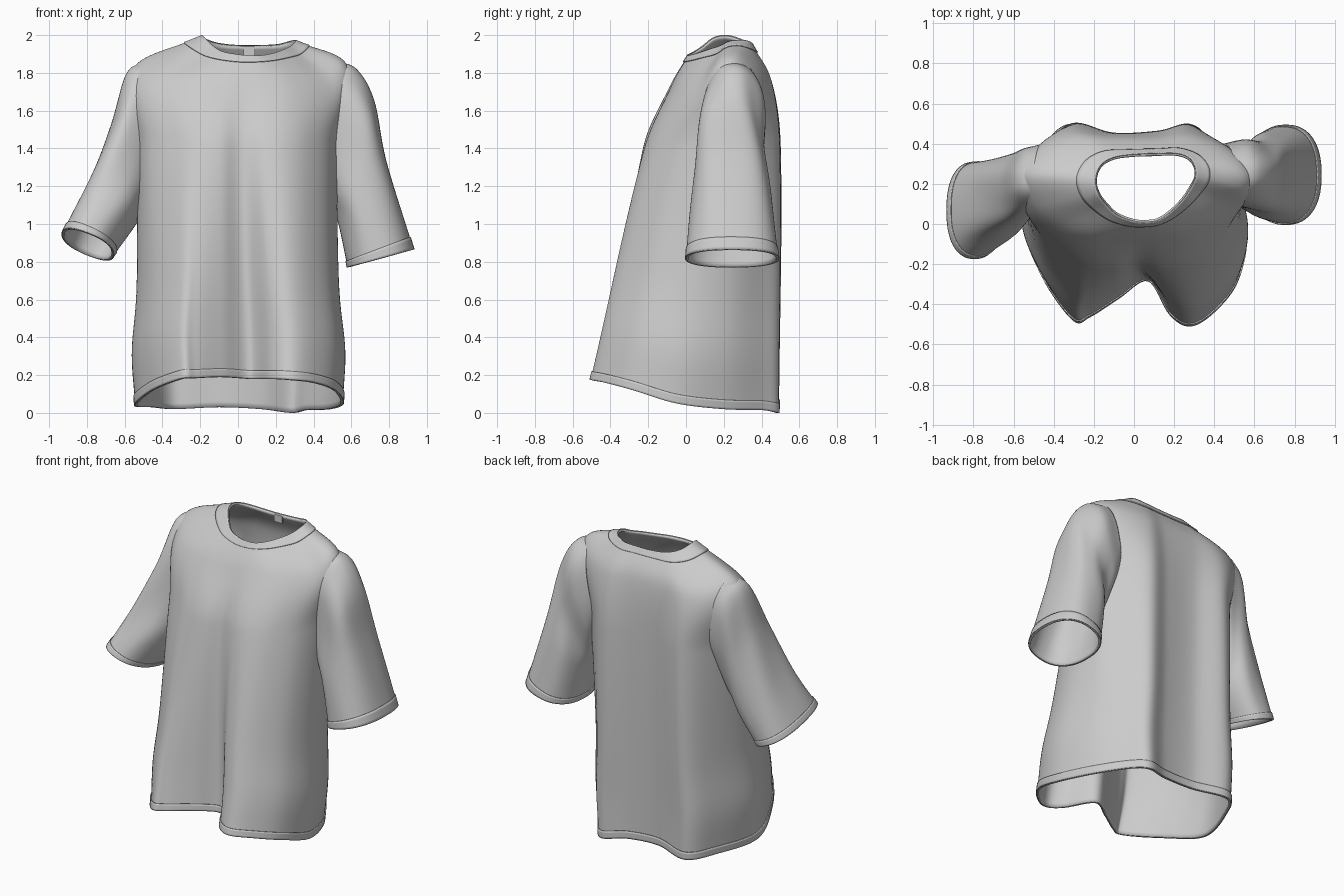
import bpy, bmesh
from math import sin, cos, pi, exp
from mathutils import Vector

if "Cube" in bpy.data.objects:
    bpy.data.objects.remove(bpy.data.objects["Cube"])


def hermite(ts, pts, t):
    """Smooth curve through pts at parameters ts."""
    n = len(ts)
    k = max(i for i in range(n - 1) if ts[i] <= t + 1e-9 or i == 0)

    def slope(i):
        a, b = max(i - 1, 0), min(i + 1, n - 1)
        return (pts[b] - pts[a]) / (ts[b] - ts[a])
    h = ts[k + 1] - ts[k]
    u = (t - ts[k]) / h
    return (pts[k] * (2*u**3 - 3*u*u + 1) + slope(k) * h * (u**3 - 2*u*u + u)
            + pts[k + 1] * (3*u*u - 2*u**3) + slope(k + 1) * h * (u**3 - u*u))


def closed_curve(pts, sub=8):
    """Closed smooth loop through the control points."""
    pts = [Vector(p) for p in pts]
    n, out = len(pts), []
    for i in range(n):
        four = [pts[(i + j) % n] for j in (-1, 0, 1, 2)]
        out += [hermite((0, 1, 2, 3), four, 1 + s / sub) for s in range(sub)]
    return out


def loft(name, rows, thickness, offset):
    """Skin closed rows into a tube of cloth."""
    bm = bmesh.new()
    grid = [[bm.verts.new(p) for p in row] for row in rows]
    n = len(rows[0])
    for a, b in zip(grid, grid[1:]):
        for i in range(n):
            j = (i + 1) % n
            bm.faces.new((a[i], a[j], b[j], b[i]))
    me = bpy.data.meshes.new(name)
    bm.to_mesh(me)
    bm.free()
    me.polygons.foreach_set("use_smooth", [True] * len(me.polygons))
    ob = bpy.data.objects.new(name, me)
    bpy.context.collection.objects.link(ob)
    mod = ob.modifiers.new("cloth", 'SOLIDIFY')
    mod.thickness, mod.offset = thickness, offset
    return ob


def span(a, b, n):
    return [a + (b - a) * i / n for i in range(n + 1)]


# Body contours, front centre -> right -> back -> left
hem = [(.07, -.28, .18), (.18, -.45, .18), (.28, -.505, .175), (.40, -.43, .16), (.51, -.28, .12),
       (.55, -.05, .05), (.48, .20, .02), (.36, .40, .015), (.28, .49, .0), (.12, .44, .02),
       (-.10, .43, .03), (-.33, .49, .02), (-.45, .33, .03), (-.54, .02, .04), (-.45, -.26, .12),
       (-.30, -.475, .18), (-.22, -.46, .185), (-.08, -.37, .19)]
chest = [(.02, -.19), (.14, -.22), (.25, -.21), (.36, -.15), (.47, -.03), (.525, .12),
         (.515, .27), (.42, .39), (.28, .495), (.12, .465), (-.10, .455), (-.30, .50),
         (-.44, .38), (-.535, .16), (-.48, -.04), (-.32, -.17), (-.21, -.22), (-.09, -.225)]
yoke = [(.03, -.08, 1.73), (.14, -.07, 1.74), (.25, -.05, 1.74), (.36, 0, 1.74), (.48, .08, 1.75),
        (.57, .17, 1.82), (.57, .27, 1.83), (.46, .38, 1.78), (.27, .45, 1.76), (.12, .435, 1.77),
        (-.10, .435, 1.77), (-.30, .45, 1.76), (-.46, .38, 1.78), (-.56, .24, 1.82), (-.50, .08, 1.77),
        (-.36, -.02, 1.74), (-.22, -.07, 1.74), (-.09, -.085, 1.73)]
neck = [(.06, .01, 1.89), (.12, .02, 1.89), (.18, .06, 1.9), (.24, .12, 1.92), (.28, .18, 1.94),
        (.305, .235, 1.965), (.30, .29, 1.97), (.27, .33, 1.965), (.21, .35, 1.95), (.12, .35, 1.945),
        (0, .345, 1.945), (-.10, .33, 1.955), (-.165, .29, 1.975), (-.19, .22, 1.995), (-.175, .15, 1.985),
        (-.13, .09, 1.94), (-.08, .045, 1.91), (0, .015, 1.895)]
contours = [closed_curve(c) for c in (hem, [(x, y, 1.4) for x, y in chest], yoke, neck)]
columns = list(zip(*contours))
levels = (0, 1.25, 1.62, 1.9)


def body_row(t):
    row = [hermite(levels, c, t) for c in columns]
    swell = 1 + .045 * exp(-((t - .25) / .2) ** 2)
    return [Vector((p.x * swell, p.y, p.z)) for p in row]


loft("shirt_body", [body_row(t) for t in span(0, 1.9, 70)], .012, -1)
loft("bottom_hem", [body_row(t) for t in span(0, .045, 4)], .006, 1)
loft("neck_band", [body_row(t) for t in span(1.835, 1.9, 6)], .006, 1)

# Sleeves: outer x, z; inner x, z; front y; back y; front lift
right = [(.50, 1.86, .40, 1.35, .10, .40, 0), (.62, 1.82, .45, 1.25, .085, .42, 0),
         (.72, 1.65, .50, 1.10, .055, .41, 0), (.79, 1.33, .535, 1.0, .03, .45, 0),
         (.93, .865, .58, .77, 0, .49, 0)]
left = [(-.50, 1.86, -.40, 1.35, .08, .40, 0), (-.59, 1.79, -.45, 1.25, .05, .38, 0),
        (-.67, 1.53, -.50, 1.10, -.01, .35, .02), (-.79, 1.23, -.545, 1.0, -.08, .33, .04),
        (-.93, .945, -.66, .84, -.17, .305, .06)]


def sleeve_row(rings, t):
    xo, zo, xi, zi, yf, yb, lift = hermite(range(5), [Vector(r) for r in rings], t)
    mid = Vector((xo + xi, yf + yb, zo + zi)) / 2
    out = Vector((xo - xi, 0, zo - zi)) / 2
    fwd = Vector((0, (yf - yb) / 2, lift))
    row = []
    for i in range(64):
        a = 2 * pi * i / 64
        c, s = cos(a), sin(a)
        c, s = [abs(v) ** .85 * (1 if v > 0 else -1) for v in (c, s)]
        fold = 1 + .03 * sin(5 * a + 1.5 * t) * sin(pi * t / 4)
        row.append(mid + (out * c + fwd * s) * fold)
    return row if xo < 0 else row[::-1]


for side, rings in (("right", right), ("left", left)):
    for part, start, n, thick, off in (("sleeve", 0, 40, .012, -1), ("cuff", 3.86, 4, .005, 1)):
        rows = [sleeve_row(rings, t) for t in span(start, 4, n)]
        ob = loft(f"{side}_{part}", rows, thick, off)
        bm = bmesh.new()
        bm.from_mesh(ob.data)
        bmesh.ops.recalc_face_normals(bm, faces=bm.faces)
        bm.to_mesh(ob.data)
        bm.free()

# Tag inside the back of the neck
bpy.ops.mesh.primitive_cube_add(size=1, location=(.06, .343, 1.915))
tag = bpy.context.object
tag.name = "neck_tag"
tag.scale = (.06, .012, .05)
